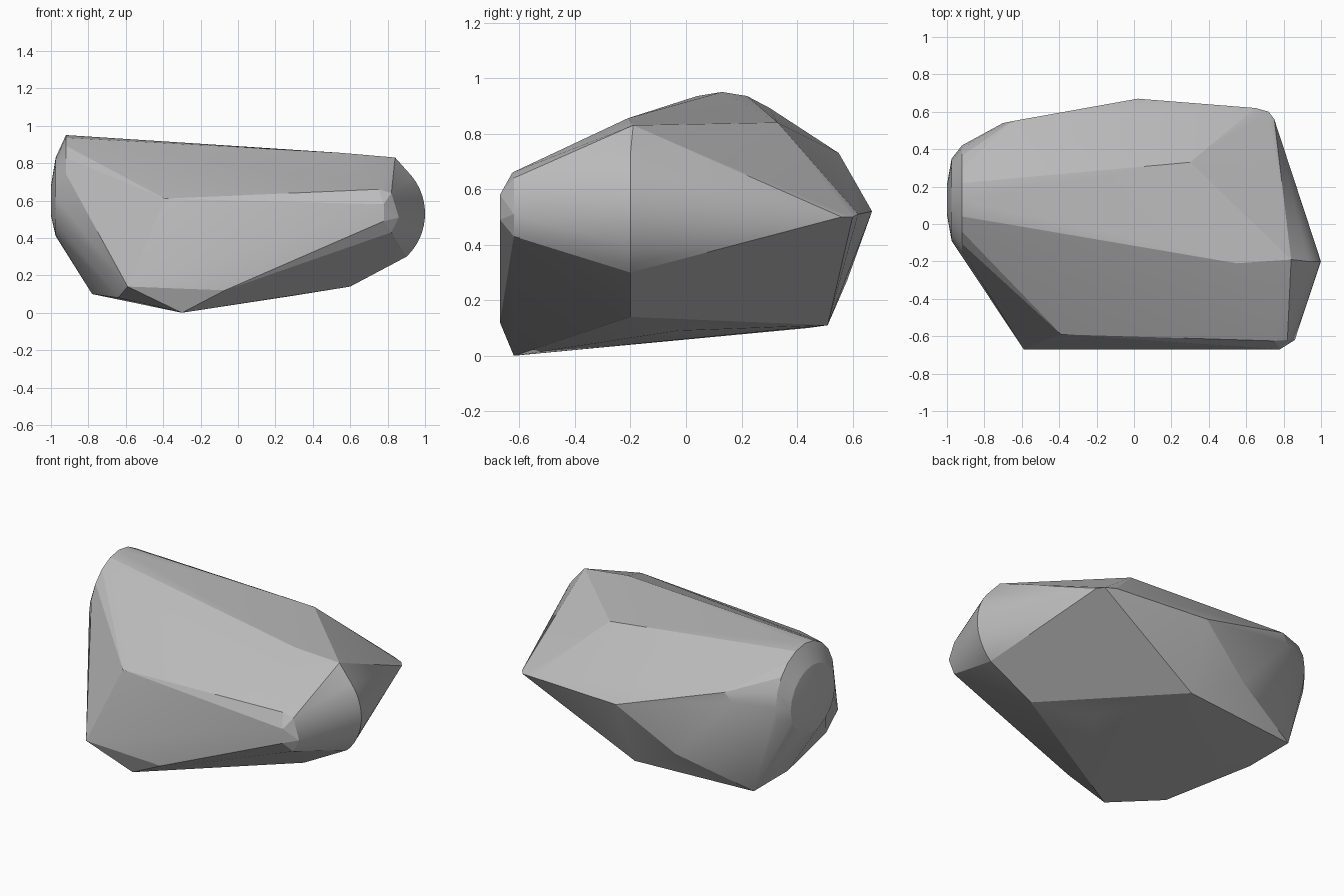
import bpy
import bmesh
from math import cos, sin, pi, radians
from mathutils import Vector

# Remove the default cube if it is present
default_cube = bpy.data.objects.get("Cube")
if default_cube:
    bpy.data.objects.remove(default_cube, do_unlink=True)


def flat_material(name, value):
    """One plain material whose viewport and render colours agree."""
    material = bpy.data.materials.new(name)
    material.use_nodes = True
    colour = (value, value, value, 1)
    material.diffuse_color = colour
    shader = material.node_tree.nodes["Principled BSDF"]
    shader.inputs["Base Color"].default_value = colour
    shader.inputs["Roughness"].default_value = 0.9
    return material


def ring_across_x(x, y, z, radius_y, radius_z, count=20):
    """Ellipse of points in a plane facing along x."""
    turns = [2 * pi * i / count for i in range(count)]
    return [(x, y + radius_y * cos(t), z + radius_z * sin(t)) for t in turns]


def arc_across_y(y, centre, radius, start, end, count=12):
    """Arc of points in a plane facing along y, angles in degrees."""
    points = []
    for i in range(count + 1):
        t = radians(start + (end - start) * i / count)
        points.append((centre[0] + radius[0] * cos(t), y, centre[1] + radius[1] * sin(t)))
    return points


# Chipped front face, with its small corner facet
front_corners = [
    (-.39, -.59, .61), (-.59, -.67, .14), (-.07, -.67, .12),
    (.78, -.67, .58), (.78, -.67, .49), (.75, -.625, .66),
    (.82, -.62, .64), (.86, -.62, .51), (.82, -.62, .43),
]
# Underside
bottom_corners = [
    (-.3, -.62, 0), (-.64, -.48, .08), (-.78, .1, .1), (-.78, .44, .1),
    (0, .51, .11), (.29, -.03, .09), (.6, -.2, .14),
]
# Back face and the pointed rear corner
back_corners = [
    (-.33, .58, .27), (.02, .67, .52), (-.65, .55, .73), (-.7, .54, .68),
    (.65, .62, .51), (.72, .6, .5), (.75, .56, .5),
]
# Upper ridge
top_corners = [(.55, -.21, .855), (.84, -.19, .83), (.3, .33, .84)]

# Rounded nose on one end, domed cap on the other
nose = arc_across_y(-.2, (.7, .53), (.3, .31), -48, 40)
cap = (ring_across_x(-.92, .13, .65, .29, .3)
       + ring_across_x(-.975, .13, .62, .22, .21)
       + ring_across_x(-1, .13, .6, .08, .08))

# Wrap everything in one convex stone
stone_mesh = bpy.data.meshes.new("stone")
bm = bmesh.new()
for point in front_corners + bottom_corners + back_corners + top_corners + nose + cap:
    bm.verts.new(Vector(point))
hull = bmesh.ops.convex_hull(bm, input=bm.verts)
unused = [v for v in bm.verts if not v.link_faces]
bmesh.ops.delete(bm, geom=unused, context="VERTS")
bmesh.ops.dissolve_limit(bm, angle_limit=radians(2), verts=bm.verts, edges=bm.edges)
bmesh.ops.recalc_face_normals(bm, faces=bm.faces)
bm.to_mesh(stone_mesh)
bm.free()

stone = bpy.data.objects.new("stone", stone_mesh)
bpy.context.collection.objects.link(stone)
stone_mesh.materials.append(flat_material("stone grey", .5))

# Soften the worn curves and keep the chipped edges crisp
bpy.ops.object.select_all(action="DESELECT")
stone.select_set(True)
bpy.context.view_layer.objects.active = stone
bpy.ops.object.shade_smooth_by_angle(angle=radians(14))
